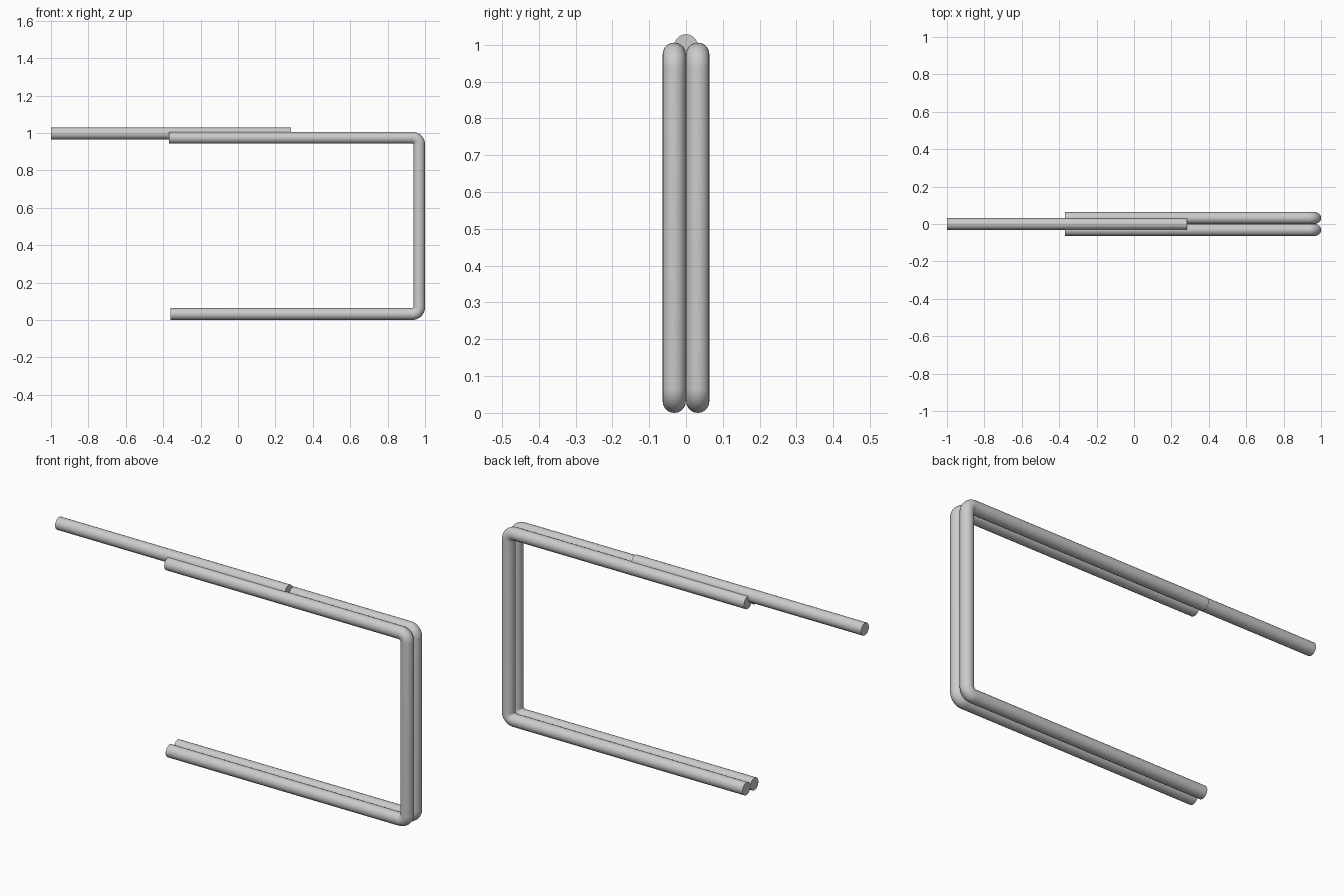
import bpy
from math import sin, cos, pi

if "Cube" in bpy.data.objects:
    bpy.data.objects.remove(bpy.data.objects["Cube"])

R = 0.0315      # rod radius
BEND = 0.036    # bend radius on the rod centre line


def rod(name, points):
    """Round capped rod swept along a list of points."""
    curve = bpy.data.curves.new(name, 'CURVE')
    curve.dimensions = '3D'
    curve.bevel_depth = R
    curve.bevel_resolution = 8
    curve.use_fill_caps = True
    spline = curve.splines.new('POLY')
    spline.points.add(len(points) - 1)
    for p, co in zip(spline.points, points):
        p.co = (*co, 1)
    obj = bpy.data.objects.new(name, curve)
    bpy.context.collection.objects.link(obj)
    bpy.ops.object.select_all(action='DESELECT')
    obj.select_set(True)
    bpy.context.view_layer.objects.active = obj
    bpy.ops.object.convert(target='MESH')
    obj = bpy.context.object
    obj.name = name
    bpy.ops.object.shade_smooth_by_angle(angle=pi / 5)
    return obj


def arc(cx, y, cz, start, end, steps=10):
    return [(cx + BEND * cos(a), y, cz + BEND * sin(a))
            for a in (start + (end - start) * i / steps for i in range(steps + 1))]


# Two identical U-shaped rods lying side by side
x_side, z_low, z_high = 1 - R, R, 0.974
for name, y in (("front_bent_rod", -R - 0.0005), ("back_bent_rod", R + 0.0005)):
    path = [(-0.36, y, z_low)]
    path += arc(x_side - BEND, y, z_low + BEND, -pi / 2, 0)
    path += arc(x_side - BEND, y, z_high - BEND, 0, pi / 2)
    path += [(-0.368, y, z_high)]
    rod(name, path)

# Straight rod resting in the groove on top
rod("top_straight_rod", [(-1, 0, 0.997), (0.284, 0, 0.997)])
